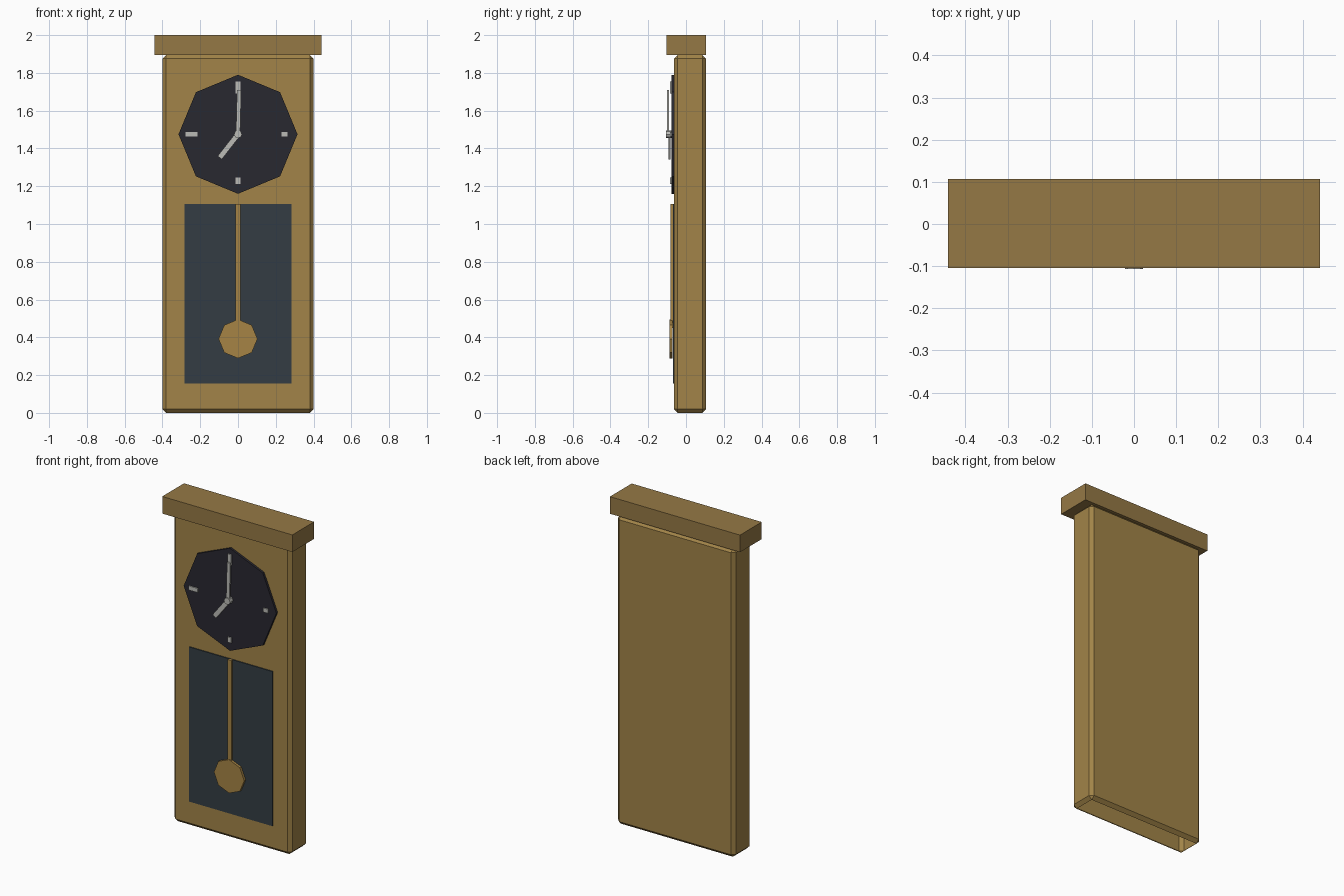
import bpy, bmesh, math
from mathutils import Matrix

if "Cube" in bpy.data.objects:
    bpy.data.objects.remove(bpy.data.objects["Cube"])


def material(name, rgb):
    m = bpy.data.materials.new(name)
    m.diffuse_color = (*rgb, 1)
    m.use_nodes = True
    m.node_tree.nodes["Principled BSDF"].inputs["Base Color"].default_value = m.diffuse_color
    return m


WOOD = material("wood", (0.36, 0.23, 0.065))
DARK_WOOD = material("dark_wood", (0.30, 0.19, 0.06))
BLACK = material("dial_black", (0.022, 0.021, 0.03))
GLASS = material("dark_glass", (0.033, 0.046, 0.056))
BRASS = material("brass", (0.38, 0.23, 0.06))
SILVER = material("silver", (0.5, 0.5, 0.47))


def finish(bm, name, mat):
    bmesh.ops.recalc_face_normals(bm, faces=bm.faces)
    me = bpy.data.meshes.new(name)
    bm.to_mesh(me)
    bm.free()
    me.materials.append(mat)
    ob = bpy.data.objects.new(name, me)
    bpy.context.collection.objects.link(ob)
    return ob


def box(name, x, y, z, mat, bevel=0, open_ends=False):
    """Box from (min, max) ranges, optionally chamfered and open at top and bottom."""
    bm = bmesh.new()
    bmesh.ops.create_cube(bm, size=1)
    for v in bm.verts:
        v.co = [(a + b) / 2 + c * (b - a) for c, (a, b) in zip(v.co, (x, y, z))]
    if bevel:
        bmesh.ops.bevel(bm, geom=bm.edges[:], offset=bevel, segments=1, affect='EDGES')
    bm.normal_update()
    if open_ends:
        ends = [f for f in bm.faces if abs(f.normal.z) > 0.99]
        bmesh.ops.delete(bm, geom=ends, context='FACES')
    return finish(bm, name, mat)


def disc(name, r, z, y, mat, sides=8):
    """Prism along y with a corner pointing up."""
    bm = bmesh.new()
    bmesh.ops.create_cone(bm, cap_ends=True, segments=sides, radius1=r, radius2=r,
                          depth=y[1] - y[0],
                          matrix=Matrix.Translation((0, sum(y) / 2, z))
                          @ Matrix.Rotation(math.pi / 2, 4, 'X'))
    return finish(bm, name, mat)


def hand(name, length, width, y, degrees):
    """Hand pointing up from the dial centre, turned clockwise."""
    ob = box(name, (-width / 2, width / 2), y, (0, length), SILVER)
    ob.data.transform(Matrix.Translation((0, 0, DIAL_Z))
                      @ Matrix.Rotation(math.radians(degrees), 4, 'Y'))


DIAL_Z = 1.475

# Case (hollow underneath) and crown
box("case", (-0.40, 0.40), (-0.064, 0.107), (0, 1.895), WOOD, 0.02, True)
box("crown", (-0.442, 0.442), (-0.104, 0.107), (1.895, 2.0), DARK_WOOD)

# Dial with hour marks at 12, 3, 6 and 9
disc("dial", 0.315, DIAL_Z, (-0.078, -0.062), BLACK)
for hour, inner, outer in ((12, 0.215, 0.28), (3, 0.23, 0.262), (6, 0.23, 0.262), (9, 0.215, 0.278)):
    m = box(f"hour_mark_{hour}", (-0.0125, 0.0125), (-0.085, -0.077), (inner, outer), SILVER)
    m.data.transform(Matrix.Translation((0, 0, DIAL_Z))
                     @ Matrix.Rotation(math.radians(hour * 30), 4, 'Y'))

# Hands and hub
hand("minute_hand", 0.235, 0.022, (-0.1, -0.09), 1.5)
hand("hour_hand", 0.157, 0.028, (-0.093, -0.083), 218)
disc("hand_hub", 0.021, DIAL_Z, (-0.107, -0.078), SILVER)

# Window and pendulum
box("window", (-0.283, 0.283), (-0.07, -0.062), (0.155, 1.105), GLASS)
box("pendulum_rod", (-0.0125, 0.0125), (-0.082, -0.07), (0.45, 1.105), BRASS)
disc("pendulum_bob", 0.103, 0.392, (-0.087, -0.072), BRASS)
